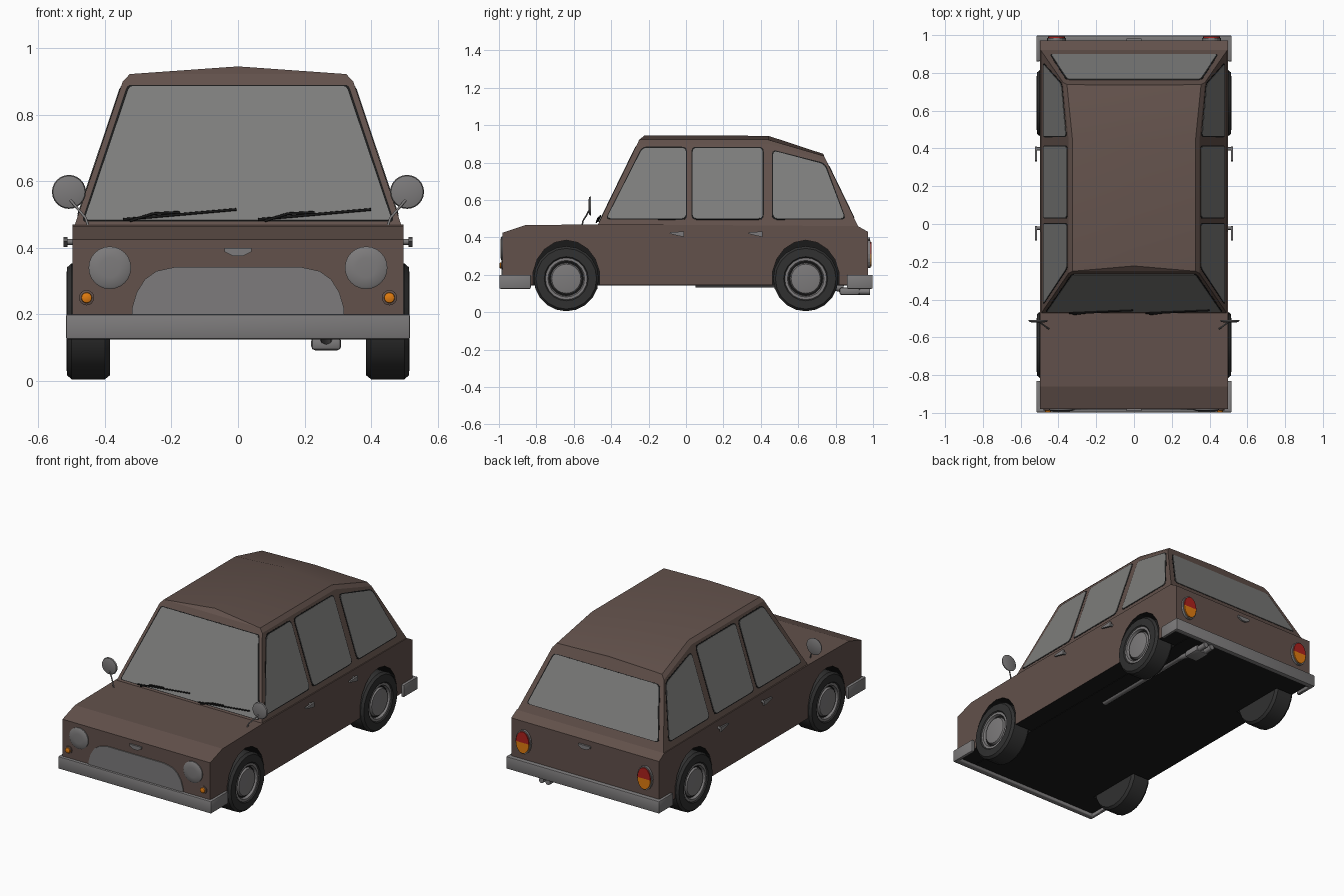
import bpy, bmesh, math
from mathutils import Vector

if "Cube" in bpy.data.objects:
    bpy.data.objects.remove(bpy.data.objects["Cube"])


def material(name, rgb):
    m = bpy.data.materials.new(name)
    m.diffuse_color = (*rgb, 1)
    m.use_nodes = True
    m.node_tree.nodes["Principled BSDF"].inputs["Base Color"].default_value = m.diffuse_color
    return m


BROWN = material("brown_paint", (0.122, 0.082, 0.070))
GLASS = material("grey_glass", (0.205, 0.205, 0.200))
CHROME = material("grey_metal", (0.205, 0.198, 0.200))
TYRE = material("tyre_rubber", (0.030, 0.030, 0.030))
BLACK = material("black_trim", (0.010, 0.010, 0.010))
ORANGE = material("orange_lamp", (0.75, 0.20, 0.005))
RED = material("red_lamp", (0.42, 0.015, 0.012))


def finish(name, bm, mats, smooth=None):
    bmesh.ops.recalc_face_normals(bm, faces=bm.faces)
    me = bpy.data.meshes.new(name)
    bm.to_mesh(me)
    bm.free()
    ob = bpy.data.objects.new(name, me)
    bpy.context.collection.objects.link(ob)
    for m in mats:
        me.materials.append(m)
    if smooth:
        bpy.ops.object.select_all(action='DESELECT')
        ob.select_set(True)
        bpy.context.view_layer.objects.active = ob
        bpy.ops.object.shade_smooth_by_angle(angle=math.radians(smooth))
    return ob


def prism(name, pts, vec, mats, bevel=0, rule=None):
    """Polygon in space pushed along vec."""
    bm = bmesh.new()
    f = bm.faces.new([bm.verts.new(p) for p in pts])
    ext = bmesh.ops.extrude_face_region(bm, geom=[f], use_keep_orig=True)
    bmesh.ops.translate(bm, vec=vec, verts=[v for v in ext['geom'] if isinstance(v, bmesh.types.BMVert)])
    bmesh.ops.recalc_face_normals(bm, faces=bm.faces)
    if bevel:
        bmesh.ops.bevel(bm, geom=bm.edges[:], offset=bevel, segments=2, affect='EDGES', profile=0.5)
    if rule:
        for f in bm.faces:
            f.material_index = rule(f)
    return finish(name, bm, mats, 40 if bevel else None)


def rounded(pts, r, n=3):
    out = []
    for i, p in enumerate(pts):
        p, a, b = Vector(p), Vector(pts[i - 1]), Vector(pts[(i + 1) % len(pts)])
        s, e = p + (a - p).normalized() * r, p + (b - p).normalized() * r
        for k in range(n + 1):
            t = k / n
            out.append(s * (1 - t) ** 2 + p * 2 * t * (1 - t) + e * t * t)
    return out


def lathe(name, profile, centre, axis, mats, bands=None, seg=24):
    """Spin (radius, along) points about an axis; bands gives a material per strip."""
    bm = bmesh.new()
    rot = Vector((0, 0, 1)).rotation_difference(Vector(axis))
    rings = []
    for r, h in profile:
        ring = [bm.verts.new(Vector(centre) + rot @ Vector((r * math.cos(a), r * math.sin(a), h)))
                for a in [2 * math.pi * k / seg for k in range(seg)]]
        rings.append(ring)
    for i in range(len(rings) - 1):
        for k in range(seg):
            j = (k + 1) % seg
            f = bm.faces.new((rings[i][k], rings[i][j], rings[i + 1][j], rings[i + 1][k]))
            f.material_index = bands[i] if bands else 0
    bm.faces.new(rings[0]).material_index = bands[0] if bands else 0
    bm.faces.new(rings[-1]).material_index = bands[-1] if bands else 0
    return finish(name, bm, mats, 35)


def tube(name, pts, r, mat):
    cu = bpy.data.curves.new(name, 'CURVE')
    cu.dimensions, cu.bevel_depth, cu.bevel_resolution, cu.use_fill_caps = '3D', r, 2, True
    sp = cu.splines.new('POLY')
    sp.points.add(len(pts) - 1)
    for q, p in zip(sp.points, pts):
        q.co = (*p, 1)
    cu.materials.append(mat)
    ob = bpy.data.objects.new(name, cu)
    bpy.context.collection.objects.link(ob)
    bpy.ops.object.select_all(action='DESELECT')
    ob.select_set(True)
    bpy.context.view_layer.objects.active = ob
    bpy.ops.object.convert(target='MESH')


def side_x(z):
    return 0.49 - (z - 0.47) * 0.335


def front_y(z):
    return -0.47 + (z - 0.47) * 0.488


def rear_y(z):
    return 0.92 - (z - 0.46) * 0.486


# Lower body: side profile with wheel arches, black underneath
def arch(cy):
    return [(cy + 0.18 * math.cos(a), 0.18 + 0.205 * math.sin(a))
            for a in [math.radians(-10 + 200 * k / 10) for k in range(11)]]


outline = [(-0.98, 0.145), (-0.98, 0.425), (-0.86, 0.465), (-0.47, 0.47), (0.92, 0.46), (0.972, 0.43), (0.972, 0.145)]
outline += arch(0.64) + arch(-0.64)
prism("lower_body", [(-0.498, y, z) for y, z in outline], (0.996, 0, 0), [BROWN, BLACK],
      rule=lambda f: int(abs(f.normal.x) < 0.5 and f.calc_center_median().z < 0.40 and abs(f.normal.y) < 0.999
                         or abs(f.calc_center_median().y) < 0.9 and f.calc_center_median().z < 0.4
                         and abs(f.normal.x) < 0.5))
prism("underbody", [(-0.38, -0.95, 0.142), (0.38, -0.95, 0.142), (0.38, 0.95, 0.142), (-0.38, 0.95, 0.142)],
      (0, 0, 0.27), [BLACK])

# Cabin shell: base, rail, roof edge and centre points
bm = bmesh.new()


def pair(x, y, z):
    return [bm.verts.new((s * x, y, z)) for s in (1, -1)]


base = [pair(side_x(0.455), front_y(0.455), 0.455), pair(side_x(0.455), rear_y(0.455), 0.455)]
rail = [pair(side_x(z), y, z) for y, z in ((front_y(0.9), 0.9), (0.44, 0.9), (rear_y(0.81), 0.81))]
edge = [pair(x, y, z) for x, y, z in ((0.325, -0.25, 0.922), (0.325, 0.44, 0.922), (0.355, 0.738, 0.835))]
mid = [bm.verts.new(p) for p in ((0, -0.222, 0.945), (0, 0.44, 0.943), (0, 0.735, 0.846))]
for s in (0, 1):
    bm.faces.new((base[0][s], base[1][s], rail[2][s], rail[1][s], rail[0][s]))
    for i in (0, 1):
        bm.faces.new((rail[i][s], rail[i + 1][s], edge[i + 1][s], edge[i][s]))
        bm.faces.new((edge[i][s], edge[i + 1][s], mid[i + 1], mid[i]))
for b, i in ((0, 0), (1, 2)):
    bm.faces.new((base[b][0], base[b][1], rail[i][1], edge[i][1], edge[i][0], rail[i][0]))
    bm.faces.new((edge[i][0], edge[i][1], mid[i]))
bm.faces.new((base[0][0], base[0][1], base[1][1], base[1][0]))
finish("cabin_shell", bm, [BROWN], 20)


# Windows: black surround plate with a glass plate on top
def window(name, pts, normal):
    n = Vector(normal).normalized()
    c = sum(pts, Vector()) / len(pts)
    for part, grow, lift, mat in (("_seal", 0.008, 0.001, BLACK), ("_glass", 0, 0.003, GLASS)):
        ring = [p + (p - c).normalized() * grow + n * lift for p in pts]
        prism(name + part, ring, -n * 0.006, [mat])


side_windows = [
    ("front_door", [(-0.425, 0.5), (-0.232, 0.878), (0.0, 0.878), (0.0, 0.5)]),
    ("rear_door", [(0.035, 0.5), (0.035, 0.878), (0.41, 0.878), (0.41, 0.5)]),
    ("rear_quarter", [(0.465, 0.5), (0.465, 0.863), (0.74, 0.79), (0.85, 0.5)])]
for name, pts in side_windows:
    for s in (1, -1):
        window(name + "_window", [Vector((s * side_x(p.y), p.x, p.y)) for p in rounded(pts, 0.025)], (s, 0, 0.335))
shield = rounded([(-0.462, 0.482), (0.462, 0.482), (0.326, 0.885), (-0.326, 0.885)], 0.012)
window("windshield", [Vector((p.x, front_y(p.y), p.y)) for p in shield], (0, -1, 0.488))
back = rounded([(-0.44, 0.505), (0.44, 0.505), (0.352, 0.78), (-0.352, 0.78)], 0.02)
window("rear", [Vector((p.x, rear_y(p.y), p.y)) for p in back], (0, 1, 0.486))

# Wraparound bumpers
for name, s, tail in (("front_bumper", -1, 0.83), ("rear_bumper", 1, 0.86)):
    u = [(-0.517, tail), (-0.517, 0.998), (0.517, 0.998), (0.517, tail), (0.497, tail), (0.497, 0.965),
         (-0.497, 0.965), (-0.497, tail)]
    prism(name, [(x, s * y, 0.125) for x, y in u], (0, 0, 0.075), [CHROME], bevel=0.006)

# Grille plate and bonnet / tailgate latches
half = [(0.32, 0.19), (0.318, 0.22), (0.305, 0.265), (0.28, 0.305), (0.245, 0.33), (0.19, 0.342)]
grille = half + [(-x, z) for x, z in reversed(half)]
prism("grille", [(x, -0.979, z) for x, z in grille], (0, -0.007, 0), [CHROME])
latch = [(-0.04, 0.40), (0.04, 0.40), (0.04, 0.388), (0.015, 0.375), (-0.015, 0.375), (-0.04, 0.388)]
prism("bonnet_latch", [(x, -0.975, z) for x, z in latch], (0, -0.015, 0), [CHROME])
prism("tailgate_latch", [(x, 0.968, z) for x, z in latch], (0, 0.015, 0), [CHROME])

tyre = [(0.115, -0.065), (0.162, -0.065), (0.174, -0.05), (0.174, 0.05), (0.162, 0.064), (0.118, 0.066),
        (0.112, 0.060), (0.098, 0.060), (0.092, 0.045), (0.084, 0.045), (0.078, 0.058), (0.05, 0.062)]
bands = [0, 0, 0, 0, 0, 0, 1, 1, 2, 1, 1]
for s in (1, -1):
    # Wheels
    for y, name in ((-0.64, "front_wheel"), (0.64, "rear_wheel")):
        lathe(name, tyre, (s * 0.45, y, 0.179), (s, 0, 0), [TYRE, CHROME, BLACK], bands, 20)
    # Headlights and turn signals
    lathe("headlight", [(0.064, -0.01), (0.064, 0.008), (0.058, 0.012), (0.03, 0.015)],
          (s * 0.385, -0.978, 0.34), (0, -1, 0), [CHROME])
    lathe("turn_signal", [(0.023, -0.01), (0.023, 0.008), (0.016, 0.01), (0.015, 0.017), (0.008, 0.02)],
          (s * 0.455, -0.978, 0.25), (0, -1, 0), [BROWN, ORANGE], [0, 0, 1, 1], 16)
    # Tail lights: red above, orange below, in a dark rim
    ring = [(math.cos(math.pi * k / 10), math.sin(math.pi * k / 10)) for k in range(20)]
    prism("tail_light_rim", [(s * 0.41 + 0.05 * c, 0.97, 0.31 + 0.073 * d) for c, d in ring], (0, 0.016, 0), [CHROME])
    for name, k0, mat in (("red_tail_lens", 0, RED), ("orange_tail_lens", 10, ORANGE)):
        arc = [ring[(k0 + k) % 20] for k in range(11)]
        prism(name, [(s * 0.41 + 0.044 * c, 0.975, 0.31 + 0.066 * d) for c, d in arc], (0, 0.018, 0), [mat])
    # Wing mirrors on curved stems
    lathe("wing_mirror", [(0.03, -0.010), (0.048, -0.005), (0.051, 0.003), (0.047, 0.005)],
          (s * 0.508, -0.512, 0.568), (0, 1, 0), [CHROME])
    tube("mirror_stem", [(s * 0.45, -0.555, 0.465), (s * 0.458, -0.55, 0.49), (s * 0.478, -0.535, 0.513),
                         (s * 0.505, -0.518, 0.545)], 0.004, CHROME)
    # Door handles
    for y in (-0.01, 0.41):
        tube("handle_post", [(s * 0.49, y - 0.012, 0.418), (s * 0.518, y - 0.012, 0.418)], 0.009, CHROME)
        bar = [(y, 0.432), (y, 0.402), (y - 0.03, 0.408), (y - 0.078, 0.42), (y - 0.075, 0.427)]
        prism("door_handle", [(s * 0.513, a, b) for a, b in bar], (s * 0.011, 0, 0), [CHROME])

# Windshield wipers
for x in (-0.345, 0.06):
    def on_glass(dx, z, out):
        return (x + dx, front_y(z) - out, z + out * 0.4)
    tube("wiper_blade", [on_glass(0.0, 0.482, 0.008), on_glass(0.34, 0.512, 0.008)], 0.004, BLACK)
    tube("wiper_arm", [on_glass(0.02, 0.476, 0.012), on_glass(0.09, 0.497, 0.014), on_glass(0.17, 0.502, 0.012)],
         0.004, BLACK)

# Exhaust: long pipe, silencer and twin tips
tube("exhaust_pipe", [(0.265, 0.05, 0.152), (0.265, 0.72, 0.152), (0.265, 0.84, 0.125)], 0.02, CHROME)
prism("silencer", [(0.22, 0.82, 0.092), (0.31, 0.82, 0.092), (0.31, 0.93, 0.092), (0.22, 0.93, 0.092)],
      (0, 0, 0.04), [CHROME], bevel=0.012)
for x in (0.243, 0.287):
    tube("exhaust_tip", [(x, 0.90, 0.11), (x, 0.985, 0.11)], 0.017, CHROME)
